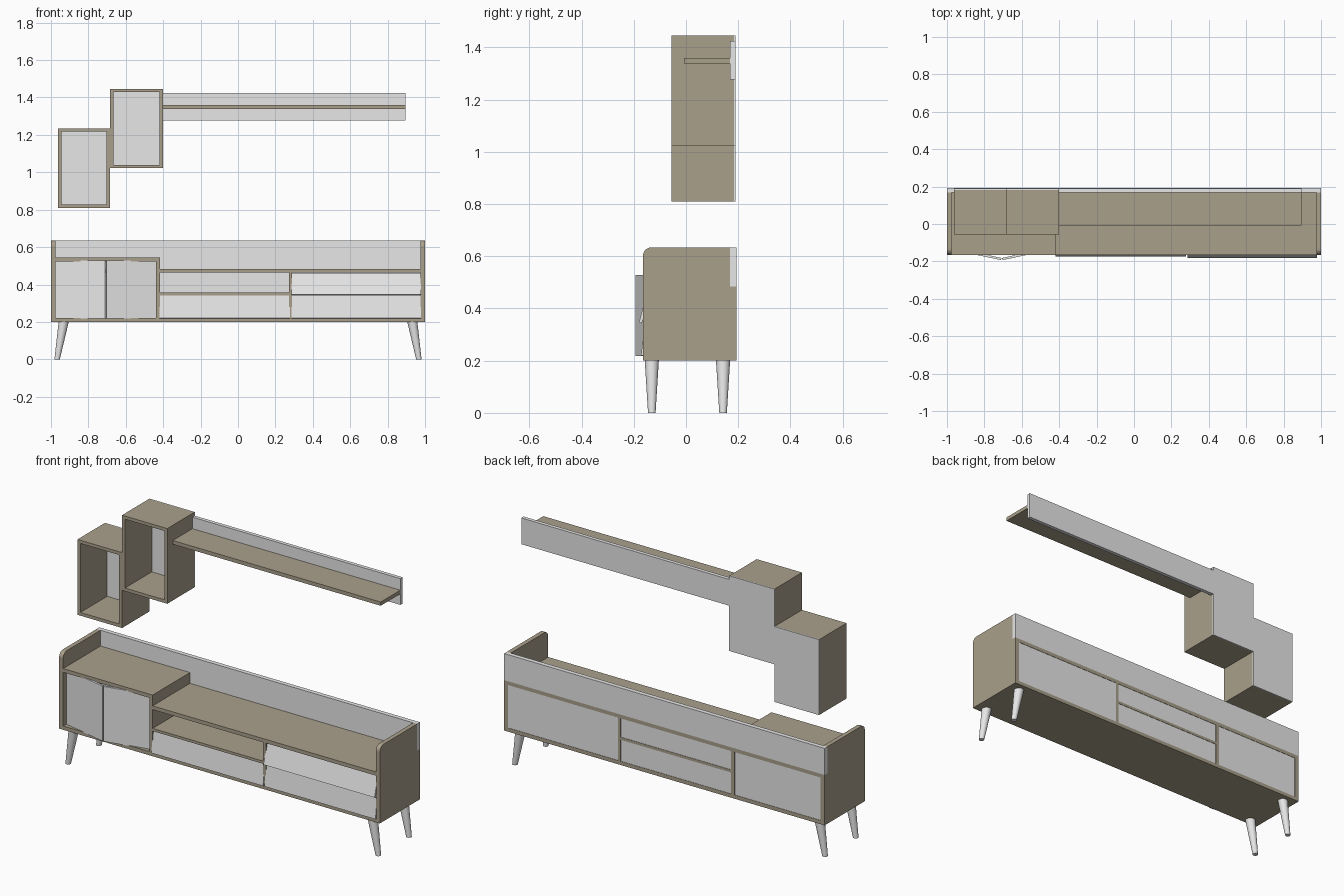
import bpy, bmesh, math
from mathutils import Matrix, Vector

if "Cube" in bpy.data.objects:
    bpy.data.objects.remove(bpy.data.objects["Cube"])


def material(name, rgb):
    m = bpy.data.materials.new(name)
    m.diffuse_color = (*rgb, 1)
    m.use_nodes = True
    m.node_tree.nodes["Principled BSDF"].inputs["Base Color"].default_value = m.diffuse_color
    return m


WOOD = material("taupe wood", (0.40, 0.35, 0.26))
WHITE = material("off white", (0.8, 0.8, 0.8))


def finish(bm, name, mat):
    bmesh.ops.recalc_face_normals(bm, faces=bm.faces)
    me = bpy.data.meshes.new(name)
    bm.to_mesh(me)
    bm.free()
    me.materials.append(mat)
    ob = bpy.data.objects.new(name, me)
    bpy.context.collection.objects.link(ob)
    return ob


def box(name, mat, x0, x1, y0, y1, z0, z1):
    bm = bmesh.new()
    size = Matrix.Diagonal((x1 - x0, y1 - y0, z1 - z0, 1))
    mid = Matrix.Translation(((x0 + x1) / 2, (y0 + y1) / 2, (z0 + z1) / 2))
    bmesh.ops.create_cube(bm, size=1, matrix=mid @ size)
    return finish(bm, name, mat)


def tilted_front(name, x0, x1, z0, z1, axis, deg, t=0.012):
    """Plate whose outer face turns about its own centre on the carcass front."""
    ob = box(name, WHITE, -(x1 - x0) / 2, (x1 - x0) / 2, 0, t, -(z1 - z0) / 2, (z1 - z0) / 2)
    ob.data.transform(Matrix.Translation(((x0 + x1) / 2, F, (z0 + z1) / 2))
                      @ Matrix.Rotation(math.radians(deg), 4, axis))
    return ob


F, B = -0.165, 0.193     # front and back of the cabinet
P = 0.168                # front of the raised back board
Z0, ZT = 0.2, 0.634

# Side panels: rounded front top corner, notch for the back board
r = 0.033
arc = [(F + r - r * math.cos(a), ZT - r + r * math.sin(a))
       for a in [math.pi / 2 * i / 8 for i in range(9)]]
profile = [(B, Z0), (F, Z0)] + arc + [(P, ZT), (P, 0.484), (B, 0.484)]
for side, xa in (("left", -1.0), ("right", 0.975)):
    bm = bmesh.new()
    f = bm.faces.new([bm.verts.new((xa, y, z)) for y, z in profile])
    ext = bmesh.ops.extrude_face_region(bm, geom=[f])
    bmesh.ops.translate(bm, vec=(0.025, 0, 0),
                        verts=[v for v in ext["geom"] if isinstance(v, bmesh.types.BMVert)])
    finish(bm, side + "_side_panel", WOOD)

# Carcass boards
box("bottom_board", WOOD, -0.975, 0.975, F, B, Z0, 0.221)
box("long_top_board", WOOD, -0.417, 0.975, F, B, 0.463, 0.484)
box("left_top_board", WOOD, -0.975, -0.417, F, P, 0.524, 0.545)
box("left_cabinet_wall", WOOD, -0.438, -0.417, F, P, 0.221, 0.524)
box("left_wall_back_edge", WOOD, -0.438, -0.417, P, B, 0.221, 0.484)
box("left_back_rail", WOOD, -0.975, -0.438, P, B, 0.463, 0.484)
box("divider", WOOD, 0.272, 0.289, F, B, 0.221, 0.463)
box("niche_shelf", WOOD, -0.417, 0.272, F, B, 0.342, 0.357)

# Raised back board and inset back panels
box("raised_back_board", WHITE, -1, 1, P, B, 0.484, ZT)
for name, x0, x1, z0, z1 in (("left", -0.975, -0.438, 0.221, 0.463),
                             ("drawer", -0.417, 0.272, 0.221, 0.342),
                             ("niche", -0.417, 0.272, 0.357, 0.463),
                             ("right", 0.289, 0.975, 0.221, 0.463)):
    box(name + "_back_panel", WHITE, x0, x1, 0.183, 0.191, z0, z1)

# Tilted doors and drawer fronts
tilted_front("left_door", -0.978, -0.708, 0.218, 0.528, 'Z', -12)
tilted_front("right_door", -0.706, -0.436, 0.218, 0.528, 'Z', 12)
tilted_front("middle_drawer_front", -0.42, 0.277, 0.22, 0.342, 'X', -7)
tilted_front("lower_right_drawer_front", 0.285, 0.978, 0.22, 0.342, 'X', -7)
tilted_front("upper_right_drawer_front", 0.285, 0.978, 0.344, 0.464, 'X', -15)

# Splayed tapered legs
for sx in (-1, 1):
    for fb, y in (("front", -0.131), ("back", 0.142)):
        bm = bmesh.new()
        rings = []
        for z, x, rad in ((0.0, 0.967, 0.0145), (0.2, 0.932, 0.027)):
            rings.append([bm.verts.new((sx * x + rad * math.cos(a), y + rad * math.sin(a), z))
                          for a in [2 * math.pi * i / 32 for i in range(32)]])
        for i in range(32):
            j = (i + 1) % 32
            bm.faces.new((rings[0][i], rings[0][j], rings[1][j], rings[1][i])).smooth = True
        for ring in rings:
            bm.faces.new(ring)
        for e in bm.edges:
            e.smooth = all(f.smooth for f in e.link_faces)
        finish(bm, ("left_" if sx < 0 else "right_") + fb + "_leg", WHITE)

# Wall boxes
T, BF, BB = 0.018, -0.056, 0.183
for name, x0, x1, z0, z1 in (("low_box", -0.962, -0.684, 0.81, 1.235),
                             ("high_box", -0.684, -0.402, 1.022, 1.446)):
    box(name + "_left", WOOD, x0, x0 + T, BF, BB, z0, z1)
    box(name + "_right", WOOD, x1 - T, x1, BF, BB, z0, z1)
    box(name + "_bottom", WOOD, x0 + T, x1 - T, BF, BB, z0, z0 + T)
    box(name + "_top", WOOD, x0 + T, x1 - T, BF, BB, z1 - T, z1)
    box(name + "_back", WHITE, x0, x1, BB, 0.189, z0, z1)

# Wall shelf
box("wall_shelf_back", WHITE, -0.402, 0.895, P, 0.189, 1.277, 1.425)
box("wall_shelf_plank", WOOD, -0.402, 0.895, -0.007, P, 1.339, 1.36)
